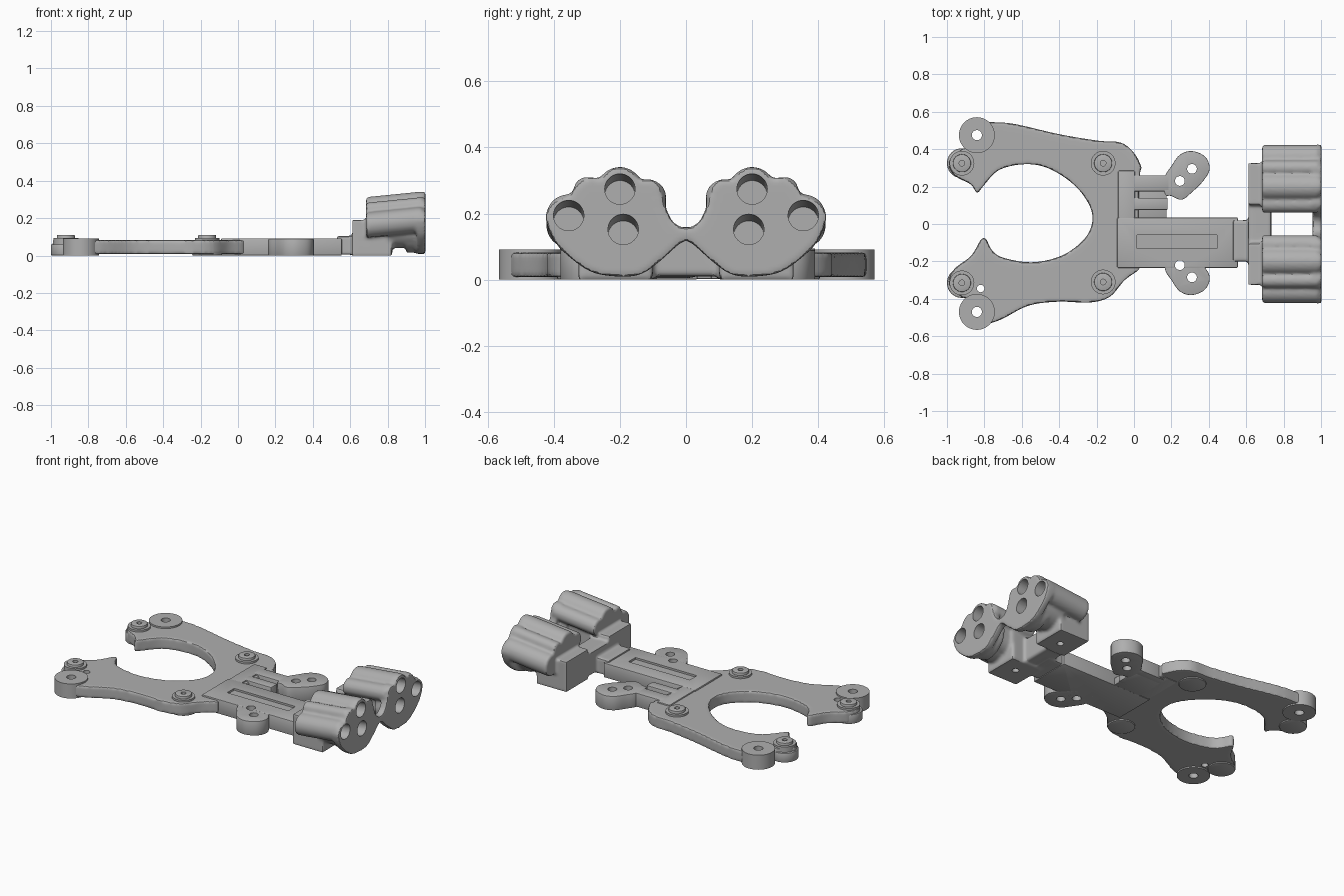
import bpy, bmesh, math
from mathutils import Vector

cube = bpy.data.objects.get("Cube")
if cube:
    bpy.data.objects.remove(cube, do_unlink=True)

grey = bpy.data.materials.new("plain grey")
grey.use_nodes = True
COLOUR = (0.43, 0.43, 0.43, 1)
grey.diffuse_color = COLOUR
grey.node_tree.nodes["Principled BSDF"].inputs["Base Color"].default_value = COLOUR


def smooth_outline(points, steps=5):
    """Closed Catmull-Rom curve through the points."""
    p = [Vector(q) for q in points]
    n, out = len(p), []
    for i in range(n):
        a, b, c, d = p[i - 1], p[i], p[(i + 1) % n], p[(i + 2) % n]
        for k in range(steps):
            t = k / steps
            out.append(b + ((c - a) * t + (2 * a - 5 * b + 4 * c - d) * t * t
                            + (3 * b - a - 3 * c + d) * t ** 3) / 2)
    return out


def circle(u, v, r, n=40):
    return [(u + r * math.cos(math.tau * i / n), v + r * math.sin(math.tau * i / n))
            for i in range(n)]


def rect(u0, u1, v0, v1):
    return [(u0, v0), (u1, v0), (u1, v1), (u0, v1)]


def prism(bm, points, lo, hi, axis="z", tilt=0):
    """Extrude a 2D outline along z or x; tilt raises z along x."""
    rings = []
    for t in (lo, hi):
        if axis == "z":
            ring = [bm.verts.new((u, v, t)) for u, v in points]
        else:
            ring = [bm.verts.new((t, u, v + (t - 0.96) * tilt)) for u, v in points]
        rings.append(ring)
    faces = [bm.faces.new(rings[0]), bm.faces.new(rings[1])]
    n = len(points)
    for i in range(n):
        j = (i + 1) % n
        faces.append(bm.faces.new((rings[0][i], rings[0][j], rings[1][j], rings[1][i])))
    bmesh.ops.recalc_face_normals(bm, faces=faces)


def make(name, bm):
    mesh = bpy.data.meshes.new(name)
    bm.to_mesh(mesh)
    bm.free()
    ob = bpy.data.objects.new(name, mesh)
    bpy.context.collection.objects.link(ob)
    mesh.materials.append(grey)
    return ob


def finish(ob, voxel=0, relax=0, bevel=0, cutter=None):
    """Blend, round and drill a part, then bake its modifiers."""
    if voxel:
        m = ob.modifiers.new("blend", "REMESH")
        m.mode, m.voxel_size = "VOXEL", voxel
        m = ob.modifiers.new("relax", "SMOOTH")
        m.factor, m.iterations = 0.5, relax
    if bevel:
        m = ob.modifiers.new("bevel", "BEVEL")
        m.width, m.segments, m.limit_method = bevel, 2, "ANGLE"
    if cutter:
        m = ob.modifiers.new("holes", "BOOLEAN")
        m.operation, m.object = "DIFFERENCE", cutter
    deps = bpy.context.evaluated_depsgraph_get()
    mesh = bpy.data.meshes.new_from_object(ob.evaluated_get(deps))
    ob.modifiers.clear()
    ob.data = mesh
    if not mesh.materials:
        mesh.materials.append(grey)
    bpy.ops.object.select_all(action="DESELECT")
    ob.select_set(True)
    bpy.context.view_layer.objects.active = ob
    bpy.ops.object.shade_smooth_by_angle(angle=math.radians(35))


BOSSES = [(-0.84, 0.475), (-0.84, -0.47)]
PADS = [(-0.92, 0.325), (-0.92, -0.315), (-0.165, 0.325), (-0.165, -0.31)]
TUBES = [(0.2, 0.27, 0.07), (0.355, 0.19, 0.068), (0.19, 0.148, 0.08)]
KNUCKLES = [(0.3, 0.27, 0.04), (0.11, 0.25, 0.05), (0.22, 0.19, 0.11)]

# Hole cutters: plate holes, pad sockets, tube bores, block sockets
bm = bmesh.new()
for x, y in BOSSES:
    prism(bm, circle(x, y, 0.027), -0.1, 0.2)
for x, y in PADS:
    prism(bm, circle(x, y, 0.015), 0.07, 0.2)
for x, y in [(0.31, 0.295), (0.245, 0.23), (0.31, -0.285), (0.245, -0.22)]:
    prism(bm, circle(x, y, 0.026), -0.1, 0.2)
prism(bm, circle(-0.82, -0.345, 0.02), -0.1, 0.2)
prism(bm, rect(0.015, 0.445, -0.13, -0.06), 0.08, 0.2)
for side in (1, -1):
    for y, z, r in TUBES:
        prism(bm, circle(side * y, z, 0.046), 0.8, 1.1, "x", 0.1)
    prism(bm, circle(0.72, side * 0.2, 0.02), -0.1, 0.06)
cutter = make("hole_cutter", bm)
cutter.hide_render = True
cutter.hide_viewport = False
cutter.display_type = "WIRE"

# Forked plate with two curved arms
FORK = [(-.23, .08), (-.31, .2), (-.45, .295), (-.58, .32), (-.72, .29), (-.8, .21),
        (-.84, .165), (-.87, .21), (-.96, .26), (-.99, .33), (-.92, .4), (-.87, .42),
        (-.9, .5), (-.84, .55), (-.77, .545), (-.64, .535), (-.4, .48), (-.19, .445),
        (-.07, .435), (0, .38), (.04, .3), (.03, .25), (.02, -.2), (.03, -.24),
        (-.05, -.3), (-.13, -.39), (-.24, -.42), (-.4, -.415), (-.56, -.435),
        (-.69, -.5), (-.75, -.525), (-.84, -.54), (-.9, -.48), (-.87, -.41),
        (-.92, -.39), (-.99, -.32), (-.96, -.24), (-.87, -.17), (-.805, -.07),
        (-.76, -.14), (-.7, -.18), (-.55, -.205), (-.4, -.175), (-.29, -.105), (-.23, -.02)]
bm = bmesh.new()
prism(bm, smooth_outline(FORK), 0.008, 0.082)
finish(make("fork_plate", bm), voxel=0.01, relax=5, cutter=cutter)

# End bosses
for i, (x, y) in enumerate(BOSSES):
    bm = bmesh.new()
    prism(bm, circle(x, y, 0.096), 0, 0.092)
    finish(make(f"end_boss_{i + 1}", bm), cutter=cutter)

# Mounting pads with raised collars
for i, (x, y) in enumerate(PADS):
    bm = bmesh.new()
    prism(bm, circle(x, y, 0.08), 0, 0.06)
    finish(make(f"pad_base_{i + 1}", bm), bevel=0.006, cutter=cutter)
    bm = bmesh.new()
    prism(bm, circle(x, y, 0.066), 0.04, 0.094)
    finish(make(f"pad_step_{i + 1}", bm), cutter=cutter)
    bm = bmesh.new()
    prism(bm, circle(x, y, 0.048), 0.06, 0.11)
    finish(make(f"pad_collar_{i + 1}", bm), bevel=0.004, cutter=cutter)

# Central spine, cross plate and comb fingers
for name, area, lo, hi in [
        ("spine", rect(-.09, .555, -.235, .035), 0, .092),
        ("cross_plate", rect(-.085, .005, -.2, .285), .004, .09),
        ("comb_floor", rect(-.02, .175, .02, .22), .002, .05),
        ("inner_finger", rect(-.02, .18, .075, .14), .002, .09),
        ("outer_finger", rect(-.02, .19, .175, .26), .002, .09)]:
    bm = bmesh.new()
    prism(bm, area, lo, hi)
    finish(make(name, bm), bevel=0.006, cutter=cutter)

# Side ears with bolt holes
EAR = [(.165, .25), (.2, .31), (.245, .37), (.31, .39), (.38, .36), (.405, .295),
       (.37, .23), (.31, .17), (.255, .13), (.2, .15), (.165, .16)]
for name, pts in [("left_ear", EAR), ("right_ear", [(x, 0.01 - y) for x, y in EAR])]:
    bm = bmesh.new()
    prism(bm, smooth_outline(pts), 0, 0.09)
    finish(make(name, bm), bevel=0.004, cutter=cutter)

# Twin clustered tube holders blended with their face, blocks and neck
HALF_FACE = [(.04, .175), (.065, .23), (.08, .285), (.11, .305), (.14, .302), (.165, .328),
             (.2, .342), (.237, .328), (.26, .306), (.297, .31), (.335, .285), (.35, .257),
             (.4, .235), (.425, .19), (.4, .12), (.36, .075), (.29, .025), (.215, .01),
             (.14, .015), (.08, .055), (.03, .1)]
FACE = [(0, .157)] + HALF_FACE + [(0, .118)] + [(-y, z) for y, z in reversed(HALF_FACE)]
bm = bmesh.new()
prism(bm, smooth_outline(FACE, 3), 0.955, 1.002, "x")
for side in (1, -1):
    for y, z, r in TUBES + KNUCKLES:
        prism(bm, circle(side * y, z, r), 0.685, 0.98, "x", 0.1)
    prism(bm, circle(side * 0.21, 0.145, 0.13), 0.9, 0.98, "x")
    prism(bm, circle(side * 0.24, 0.15, 0.11), 0.8, 0.98, "x")
    prism(bm, rect(*sorted((side * 0.1, side * 0.325)), 0, 0.19), 0.612, 0.825, "x")
prism(bm, rect(-0.14, 0.14, 0.01, 0.16), 0.612, 0.735, "x")
prism(bm, rect(-0.2, 0.02, 0.005, 0.105), 0.53, 0.65, "x")
finish(make("tube_holder", bm), voxel=0.009, relax=5, cutter=cutter)

cutter.hide_set(True)
